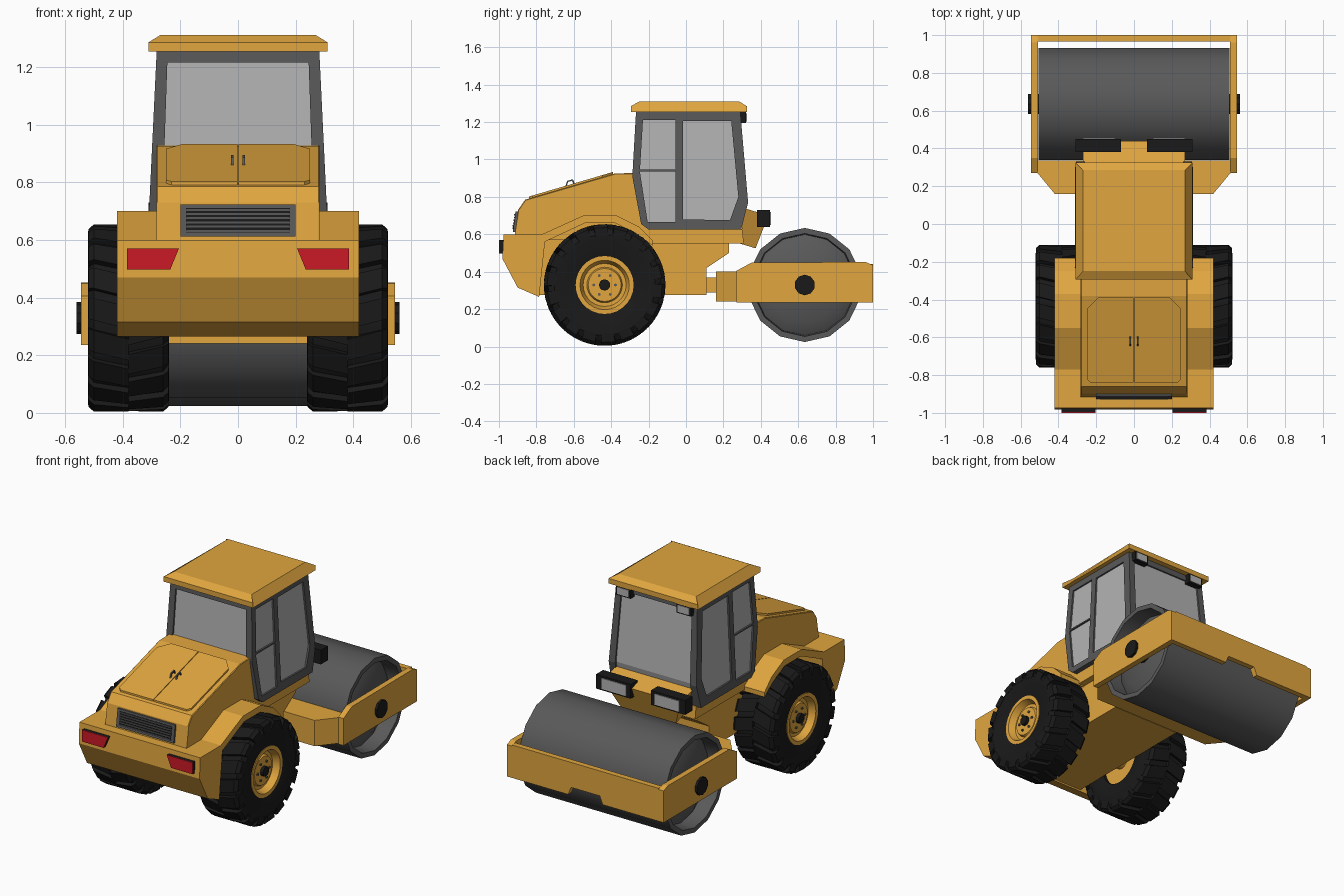
import bpy, bmesh
from math import sin, cos, tau, radians
from mathutils import Vector

if "Cube" in bpy.data.objects:
    bpy.data.objects.remove(bpy.data.objects["Cube"])

COLORS = {"yellow": (.75, .38, .05), "black": (.01, .01, .01), "dark": (.1, .1, .1),
          "glass": (.45, .45, .45), "red": (.6, .01, .02)}
MATS = {}
for key, c in COLORS.items():
    MATS[key] = bpy.data.materials.new(key)
    MATS[key].diffuse_color = (*c, 1)


def finish(name, bm, col, mirror=False, smooth=False):
    """Turn a bmesh into an object, optionally doubled across x = 0."""
    if mirror:
        new = bmesh.ops.duplicate(bm, geom=bm.verts[:] + bm.edges[:] + bm.faces[:])["geom"]
        for v in new:
            if isinstance(v, bmesh.types.BMVert):
                v.co.x = -v.co.x
    bmesh.ops.recalc_face_normals(bm, faces=bm.faces[:])
    me = bpy.data.meshes.new(name)
    bm.to_mesh(me)
    bm.free()
    me.materials.append(MATS[col])
    ob = bpy.data.objects.new(name, me)
    bpy.context.collection.objects.link(ob)
    if smooth:
        bpy.ops.object.select_all(action='DESELECT')
        ob.select_set(True)
        bpy.context.view_layer.objects.active = ob
        bpy.ops.object.shade_smooth_by_angle(angle=radians(35))
    return ob


def add_prism(bm, pts, axis, a, b, warp=None):
    """Extrude a 2D outline along an axis from a to b."""
    def place(p, t):
        v = Vector({'x': (t, *p), 'y': (p[0], t, p[1]), 'z': (*p, t)}[axis])
        return warp(v) if warp else v
    lo = [bm.verts.new(place(p, a)) for p in pts]
    hi = [bm.verts.new(place(p, b)) for p in pts]
    n = len(pts)
    bm.faces.new(lo)
    bm.faces.new(hi[::-1])
    for i in range(n):
        bm.faces.new((lo[i], lo[(i + 1) % n], hi[(i + 1) % n], hi[i]))


def prism(name, pts, axis, a, b, col="yellow", mirror=False, warp=None):
    bm = bmesh.new()
    add_prism(bm, pts, axis, a, b, warp)
    return finish(name, bm, col, mirror)


def box(name, x, y, z, col="yellow", mirror=False):
    return prism(name, [(x[0], y[0]), (x[1], y[0]), (x[1], y[1]), (x[0], y[1])], 'z', *z, col, mirror)


def lathe(name, prof, segs, center, col, mirror=False, smooth=True):
    """Revolve a closed (x, radius) outline around an axis parallel to x."""
    bm = bmesh.new()
    rings = [[bm.verts.new((x, center[0] + r * sin(tau * i / segs), center[1] + r * cos(tau * i / segs)))
              for x, r in prof] for i in range(segs)]
    n = len(prof)
    for i in range(segs):
        p, q = rings[i], rings[(i + 1) % segs]
        for j in range(n):
            k = (j + 1) % n
            if prof[j][1] or prof[k][1]:
                bm.faces.new((p[j], p[k], q[k], q[j]))
    bmesh.ops.remove_doubles(bm, verts=bm.verts[:], dist=1e-5)
    return finish(name, bm, col, mirror, smooth)


# Rear wheels: tyre, staggered lugs, dished rim, bolts and hub
W = (-.435, .329)
lathe("tyres", [(.25, .15), (.24, .2), (.24, .27), (.26, .303), (.50, .303), (.52, .27), (.515, .2), (.5, .148)],
      36, W, "black", True)
bm = bmesh.new()
for side in (-1, 1):
    prof = [(0, .295), (0, .325), (.12, .325), (.139, .308), (.141, .262), (.11, .262)]
    for i in range(18):
        base = tau * (i + (.5 if side > 0 else 0)) / 18
        rows = [[bm.verts.new((.38 + side * x, W[0] + r * sin(base + x * .8 + h), W[1] + r * cos(base + x * .8 + h)))
                 for x, r in prof] for h in (-.12, .12)]
        bm.faces.new(rows[0])
        bm.faces.new(rows[1][::-1])
        for j in range(6):
            k = (j + 1) % 6
            bm.faces.new((rows[0][j], rows[0][k], rows[1][k], rows[1][j]))
finish("tyre_lugs", bm, "black", True)
lathe("rims", [(.27, 0), (.27, .155), (.506, .155), (.506, .132), (.465, .115), (.465, .095), (.48, .088), (.48, 0)],
      28, W, "yellow", True)
lathe("hubs", [(.46, 0), (.46, .03), (.5, .03), (.5, 0)], 12, W, "black", True)
for i in range(6):
    c = (W[0] + .058 * sin(tau * (i + .5) / 6), W[1] + .058 * cos(tau * (i + .5) / 6))
    lathe(f"wheel_bolt_{i}", [(.47, 0), (.47, .008), (.487, .008), (.487, 0)], 6, c, "dark", True)
lathe("axle", [(-.3, 0), (-.3, .05), (.3, .05), (.3, 0)], 12, W, "yellow")

# Roller drum with recessed ends, and axle pins
D = (.635, .329)
half = [(.45, 0), (.45, .2), (.41, .27), (.505, .275), (.505, .305)]
lathe("drum", half + [(-x, r) for x, r in half[::-1]], 14, D, "dark")
lathe("drum_pins", [(.44, 0), (.44, .055), (.56, .055), (.56, 0)], 10, D, "black", True)

# Drum frame: side plates, front bar with notch, tapered rear bar, joint
prism("drum_frame_sides", [(.27, .235), (.27, .405), (.35, .448), (.96, .452), (1, .435), (1, .235)],
      'x', .509, .545, mirror=True)
prism("drum_frame_front", [(-.51, .235), (-.12, .235), (-.1, .285), (.1, .285), (.12, .235), (.51, .235),
                           (.51, .442), (-.51, .442)], 'y', .965, 1)
prism("drum_frame_rear", [(-.42, .16), (.42, .16), (.515, .275), (.515, .335), (-.515, .335), (-.515, .275)],
      'z', .24, .402)
box("pivot_joint", (-.1, .1), (.08, .2), (.29, .37))

# Chassis, rear counterweight and fenders
prism("chassis", [(-.8, .275), (.11, .275), (.11, .42), (.23, .5), (.23, .56), (-.2, .62), (-.8, .6)], 'x', -.238, .238)
prism("counterweight", [(-.975, .6), (-.982, .47), (-.9, .315), (-.785, .265), (-.75, .6)], 'x', -.42, .42)
prism("fenders", [(-.77, .6), (-.55, .7), (-.37, .7), (-.25, .64), (-.18, .57), (-.18, .54),
                  (-.265, .605), (-.38, .66), (-.54, .66), (-.755, .56)], 'x', .23, .42, mirror=True)

# Tail lights
lamp = [(.205, .57), (.385, .57), (.385, .497), (.235, .497)]
prism("tail_light_housings", lamp, 'y', -.996, -.96, "black", True)
prism("tail_light_lenses", lamp, 'y', -1, -.996, "red", True)

# Engine hood with chamfered edges
bm = bmesh.new()
add_prism(bm, [(-.915, .57), (-.915, .6), (-.898, .73), (-.86, .785), (-.38, .925), (-.2, .93), (-.2, .57)],
          'x', -.283, .283)
edges = [e for e in bm.edges if all(v.co.y < -.19 and v.co.z > .575 for v in e.verts)
         and e.verts[0].co.x * e.verts[1].co.x > 0]
edges += [e for e in bm.edges if all(v.co.z > .92 for v in e.verts) and e.verts[0].co.x * e.verts[1].co.x > 0
          and e not in edges]
bmesh.ops.bevel(bm, geom=edges, offset=.03, segments=1, affect='EDGES', clamp_overlap=True)
finish("hood", bm, "yellow")


# Hood hatch leaves and handles, laid on the slope
def slope(v):
    v.z += .785 + (v.y + .86) * .2917
    return v


prism("hood_hatch", [(.002, -.84), (.23, -.84), (.25, -.82), (.25, -.45), (.19, -.39), (.002, -.39)],
      'z', -.01, .011, mirror=True, warp=slope)
prism("hatch_handles", [(-.645, 0), (-.635, .025), (-.605, .025), (-.595, 0), (-.603, 0), (-.61, .018),
                        (-.63, .018), (-.637, 0)], 'x', .016, .024, "dark", True, lambda v: slope(v) + Vector((0, 0, .01)))

# Grille with slats
prism("grille_frame", [(-.926, .612), (-.911, .722), (-.88, .722), (-.88, .612)], 'x', -.2, .2, "dark")
prism("grille_recess", [(-.9265, .625), (-.9135, .71), (-.89, .71), (-.89, .625)], 'x', -.18, .18, "black")
for i in range(6):
    z = .631 + i * .0145
    y = -.926 + (z - .612) * .136
    box(f"grille_slat_{i}", (-.18, .18), (y - .005, y + .01), (z - .003, z + .004), "dark")


# Cab: tapered shell with window openings cut through, glass body inside
def taper(v):
    v.x *= .312 - .03 * (v.z - .63) / .625
    return v


def shrink(v):
    v = taper(v)
    return Vector((v.x * .965, (v.y - .02) * .965 + .02, (v.z - .94) * .98 + .94))


cab_side = [(-.2, .625), (.295, .625), (.332, .77), (.29, 1.26), (-.267, 1.26), (-.287, .91), (-.24, .655)]
cab = prism("cab_frame", cab_side, 'x', -1, 1, "dark", warp=taper)
prism("cab_glass", cab_side, 'x', -1, 1, "glass", warp=shrink)
cutters = [
    prism("cut_door", [(-.015, .68), (.235, .675), (.28, .8), (.242, 1.205), (-.015, 1.205)], 'x', -.5, .5),
    prism("cut_upper", [(-.246, .947), (-.055, .945), (-.055, 1.212), (-.23, 1.212)], 'x', -.5, .5),
    prism("cut_lower", [(-.205, .665), (-.055, .665), (-.055, .937), (-.247, .937)], 'x', -.5, .5),
    prism("cut_ends", [(-.262, .72), (.262, .72), (.245, 1.215), (-.245, 1.215)], 'y', -.5, .5)]
bpy.context.view_layer.objects.active = cab
for c in cutters:
    m = cab.modifiers.new("window", 'BOOLEAN')
    m.operation, m.object, m.solver = 'DIFFERENCE', c, 'EXACT'
    c.hide_render = True
    bpy.ops.object.modifier_apply(modifier=m.name)
    bpy.data.objects.remove(c)

# Cab roof and base
prism("cab_roof", [(-.295, 1.253), (-.295, 1.285), (-.25, 1.31), (.285, 1.31), (.325, 1.285), (.325, 1.253)],
      'x', -.31, .31, warp=lambda v: Vector((v.x * (.87 if v.z > 1.3 else 1), v.y, v.z)))
prism("cab_base", [(-.2, .55), (.31, .55), (.3, .628), (-.2, .628)], 'x', -.28, .28)

# Lamp bracket, work lamps and roof lamps
prism("lamp_bracket", [(.29, .55), (.372, .525), (.44, .7), (.31, .74)], 'x', -1, 1,
      warp=lambda v: Vector((v.x * (.27 if v.z > .6 else .19), v.y, v.z)))
box("work_lamps", (.07, .31), (.38, .45), (.64, .73), "black", True)
box("work_lamp_lenses", (.1, .27), (.44, .455), (.65, .718), "glass", True)
box("roof_lamps", (.16, .26), (.28, .322), (1.195, 1.255), "black", True)
box("roof_lamp_lenses", (.17, .25), (.31, .326), (1.203, 1.247), "glass", True)

for m in bpy.data.materials:
    if m.users and not m.is_grease_pencil:
        m.use_nodes = True
        m.node_tree.nodes["Principled BSDF"].inputs["Base Color"].default_value = m.diffuse_color
